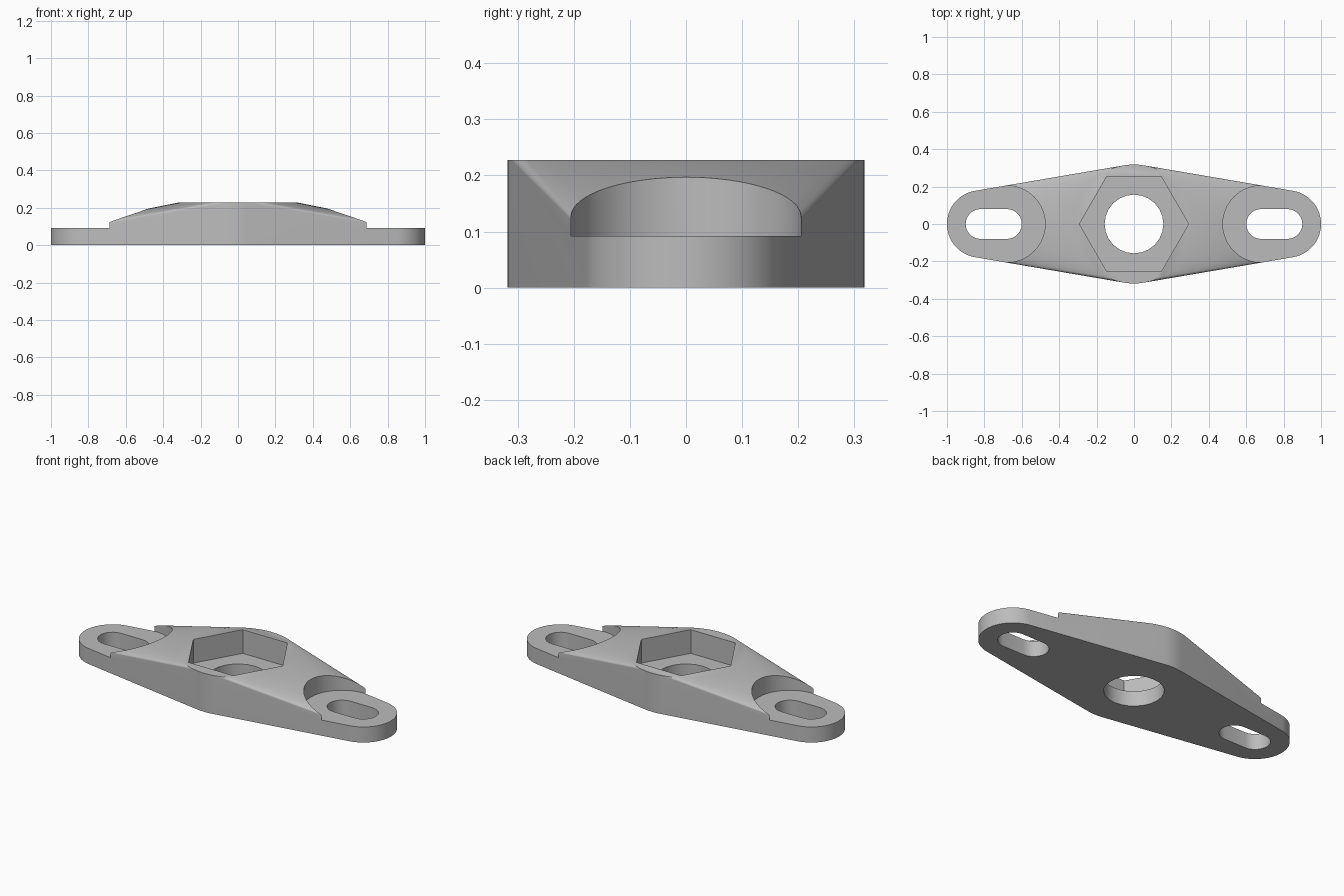
import bpy, bmesh
from math import cos, sin, pi, radians

cube = bpy.data.objects.get("Cube")
if cube:
    bpy.data.objects.remove(cube, do_unlink=True)

HUB_R, HUB_H = 0.318, 0.228       # central boss
END_X, END_R, END_H = 0.82, 0.18, 0.093   # rounded ends
EAR_Z = 0.092                     # floor of the cleared ears
POCKET_Z = 0.088                  # floor of the hexagonal pocket

grey = bpy.data.materials.new("light grey")
grey.use_nodes = True
colour = (0.5, 0.5, 0.5, 1)
grey.diffuse_color = colour
grey.node_tree.nodes["Principled BSDF"].inputs["Base Color"].default_value = colour


def disc(x, r, sides):
    """Points of a circle in plan."""
    return [(x + r * cos(2 * pi * i / sides), r * sin(2 * pi * i / sides))
            for i in range(sides)]


def hull_object(name, rings):
    """Convex solid around upright discs given as (points, bottom, top)."""
    bm = bmesh.new()
    for points, low, high in rings:
        for x, y in points:
            bm.verts.new((x, y, low))
            bm.verts.new((x, y, high))
    hull = bmesh.ops.convex_hull(bm, input=bm.verts)
    spare = {v for v in hull["geom_interior"] + hull["geom_unused"]
             if isinstance(v, bmesh.types.BMVert)}
    bmesh.ops.delete(bm, geom=list(spare), context='VERTS')
    bmesh.ops.dissolve_limit(bm, angle_limit=radians(0.1),
                             verts=bm.verts, edges=bm.edges)
    bmesh.ops.recalc_face_normals(bm, faces=bm.faces)
    mesh = bpy.data.meshes.new(name)
    bm.to_mesh(mesh)
    bm.free()
    mesh.materials.append(grey)
    obj = bpy.data.objects.new(name, mesh)
    bpy.context.collection.objects.link(obj)
    return obj


# Tapered body: tall hub blending into two low rounded ends
body = hull_object("flange_plate", [
    (disc(0, HUB_R, 96), 0, HUB_H),
    (disc(END_X, END_R, 96), 0, END_H),
    (disc(-END_X, END_R, 96), 0, END_H)])

# Bolt hole and hexagonal nut pocket
cutters = [
    hull_object("bolt_hole_cutter", [(disc(0, 0.157, 24), -0.1, 0.5)]),
    hull_object("nut_pocket_cutter", [(disc(0, 0.292, 6), POCKET_Z, 0.5)])]

# Cleared ears and mounting slots on both ends
for side, label in ((1, "left"), (-1, "right")):
    cutters.append(hull_object(label + "_ear_cutter", [
        (disc(side * x, 0.205, 64), EAR_Z, 0.5) for x in (0.68, 1.3)]))
    cutters.append(hull_object(label + "_slot_cutter", [
        (disc(side * x, 0.08, 24), -0.1, 0.5) for x in (0.68, 0.82)]))

bpy.ops.object.select_all(action='DESELECT')
body.select_set(True)
bpy.context.view_layer.objects.active = body
for cutter in cutters:
    cutter.hide_render = True
    cut = body.modifiers.new(cutter.name, 'BOOLEAN')
    cut.operation = 'DIFFERENCE'
    cut.solver = 'EXACT'
    cut.object = cutter
    bpy.ops.object.modifier_apply(modifier=cut.name)
    bpy.data.objects.remove(cutter, do_unlink=True)

bpy.ops.object.shade_smooth_by_angle(angle=radians(30))
